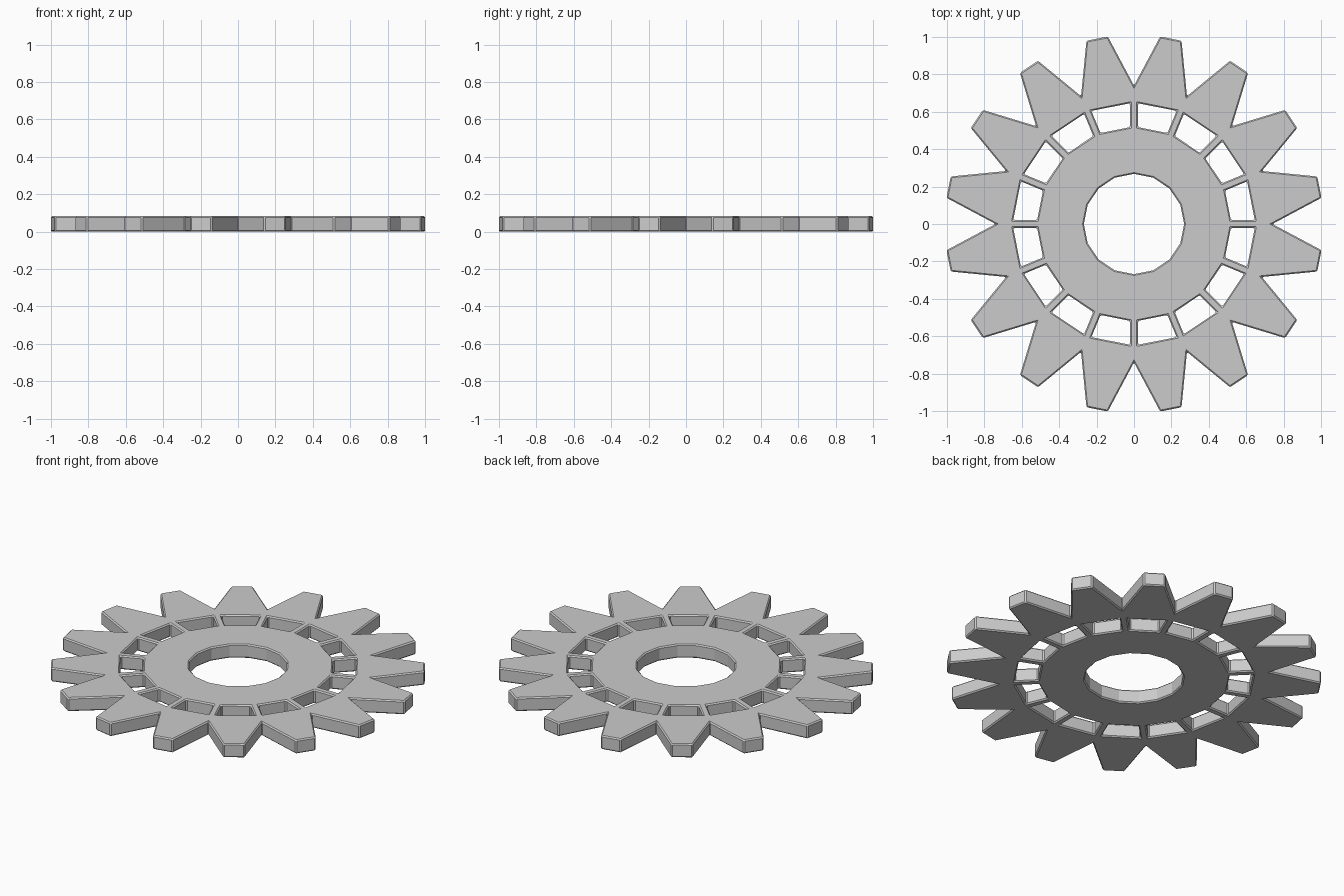
import bpy, bmesh
from math import cos, sin, tan, pi, radians

if "Cube" in bpy.data.objects:
    bpy.data.objects.remove(bpy.data.objects["Cube"])

N = 16                  # teeth, windows and spokes
STEP = 2 * pi / N
HEIGHT = 0.082
HOLE_R = 0.268          # centre hole
IN_R, OUT_R = 0.522, 0.65   # window ring
SPOKE = 0.021           # spoke half width
VALLEY_R, TIP_R = 0.74, 1.012
TIP_HALF = radians(3.3)

bm = bmesh.new()


def polar(r, a):
    return bm.verts.new((r * cos(a), r * sin(a), 0))


def spoke_corner(r, a, side):
    # point on the polygon chord, offset sideways from the spoke axis
    u = r - SPOKE * tan(STEP / 2)
    w = side * SPOKE
    return bm.verts.new((u * cos(a) - w * sin(a), u * sin(a) + w * cos(a), 0))


# Profile points of each sector
sectors = []
for k in range(N):
    a = k * STEP
    mid = a + STEP / 2
    sectors.append(dict(
        hole=polar(HOLE_R, a),
        b0=spoke_corner(IN_R, a, -1), b1=spoke_corner(IN_R, a, 1),
        c0=spoke_corner(OUT_R, a, -1), c1=spoke_corner(OUT_R, a, 1),
        valley=polar(VALLEY_R, a),
        t0=polar(TIP_R, mid - TIP_HALF), t1=polar(TIP_R, mid + TIP_HALF)))

# Hub, spoke and tooth faces
for k, s in enumerate(sectors):
    n = sectors[(k + 1) % N]
    for loop in (
        (s['hole'], s['b0'], s['b1']),
        (s['hole'], s['b1'], n['b0'], n['hole']),
        (s['b0'], s['c0'], s['c1'], s['b1']),
        (s['c0'], s['valley'], s['c1']),
        (s['c1'], s['valley'], s['t0'], s['t1'], n['valley'], n['c0']),
    ):
        bm.faces.new(loop)

# Thickness
res = bmesh.ops.extrude_face_region(bm, geom=bm.faces[:], use_keep_orig=True)
top = [v for v in res['geom'] if isinstance(v, bmesh.types.BMVert)]
bmesh.ops.translate(bm, verts=top, vec=(0, 0, HEIGHT))
bmesh.ops.recalc_face_normals(bm, faces=bm.faces[:])

mesh = bpy.data.meshes.new("gear_wheel")
bm.to_mesh(mesh)
bm.free()
gear = bpy.data.objects.new("gear_wheel", mesh)
bpy.context.collection.objects.link(gear)

# Small chamfer on sharp edges
bev = gear.modifiers.new("chamfer", 'BEVEL')
bev.width = 0.007
bev.segments = 1
bev.limit_method = 'ANGLE'
bev.angle_limit = radians(30)
